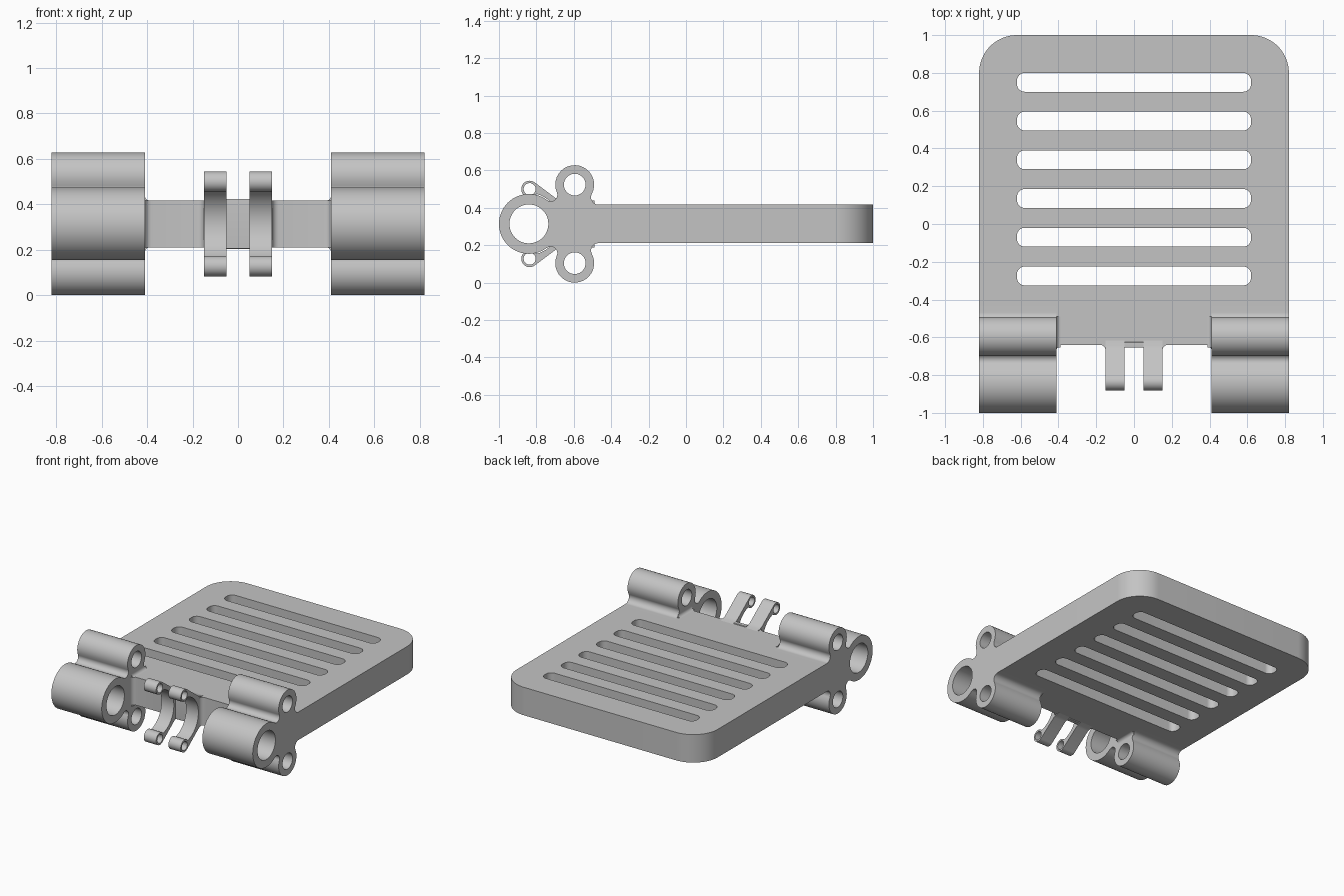
import bpy, bmesh, math
from mathutils import Vector as V, Matrix

if "Cube" in bpy.data.objects:
    bpy.data.objects.remove(bpy.data.objects["Cube"])

grey = bpy.data.materials.new("Plain grey")
grey.use_nodes = True
COL = (0.55, 0.55, 0.55, 1)
grey.diffuse_color = COL
grey.node_tree.nodes["Principled BSDF"].inputs["Base Color"].default_value = COL

MID = 0.314      # height of the symmetry plane
HALF = 0.103     # half the plate thickness
WIDE, INNER = 0.82, 0.41


def arc(c, r, a, b, n=20):
    return [V((c[0] + r * math.cos(a + (b - a) * i / n),
               c[1] + r * math.sin(a + (b - a) * i / n))) for i in range(n + 1)]


def circle(c, r, n=48):
    return arc(c, r, 0, math.tau, n)[:-1]


def heading(a, b):
    return math.atan2(b[1] - a[1], b[0] - a[0])


def sweep(c, r, start, end, ccw):
    """Arc round c from the direction of start to that of end."""
    a, b = heading(c, start), heading(c, end)
    if ccw and b < a:
        b += math.tau
    if not ccw and b > a:
        b -= math.tau
    return arc(c, r, a, b)


def meet(c0, r0, c1, r1, side):
    """Crossing point of two circles, on the chosen side of c0 -> c1."""
    d = (c1 - c0).length
    a = (r0 * r0 - r1 * r1 + d * d) / (2 * d)
    u = (c1 - c0) / d
    return c0 + u * a + V((-u.y, u.x)) * side * math.sqrt(r0 * r0 - a * a)


def rounded(x0, x1, y0, y1, r):
    pts = []
    q = math.pi / 2
    for k, (x, y) in enumerate([(x1 - r, y1 - r), (x0 + r, y1 - r),
                                (x0 + r, y0 + r), (x1 - r, y0 + r)]):
        pts += arc((x, y), r, k * q, (k + 1) * q, 8)
    return pts


def flip(pts, axis):
    return [V((-p.x, p.y)) if axis == 0 else V((p.x, -p.y)) for p in reversed(pts)]


AXES = {"x": ((0, 0, 1), (1, 0, 0), (0, 1, 0)),
        "y": ((1, 0, 0), (0, 0, -1), (0, 1, 0)),
        "z": ((1, 0, 0), (0, 1, 0), (0, 0, 1))}


def prism(name, loops, axis, lo, hi):
    """Extrude an outline with holes along one axis."""
    cu = bpy.data.curves.new(name, "CURVE")
    cu.dimensions, cu.fill_mode = "2D", "BOTH"
    cu.extrude = (hi - lo) / 2
    for pts in loops:
        sp = cu.splines.new("POLY")
        sp.points.add(len(pts) - 1)
        for p, co in zip(sp.points, pts):
            p.co = (co[0], co[1], 0, 1)
        sp.use_cyclic_u = True
    ob = bpy.data.objects.new(name, cu)
    bpy.context.collection.objects.link(ob)
    bpy.ops.object.select_all(action="DESELECT")
    ob.select_set(True)
    bpy.context.view_layer.objects.active = ob
    bpy.ops.object.convert(target="MESH")
    ob = bpy.context.view_layer.objects.active
    place = V((0, 0, MID))
    place["xyz".index(axis)] += (lo + hi) / 2
    bm = bmesh.new()
    bm.from_mesh(ob.data)
    bmesh.ops.transform(bm, matrix=Matrix.Translation(place) @ Matrix(AXES[axis]).to_4x4(),
                        verts=bm.verts)
    bmesh.ops.remove_doubles(bm, verts=bm.verts, dist=1e-5)
    bmesh.ops.recalc_face_normals(bm, faces=bm.faces)
    bm.to_mesh(ob.data)
    bm.free()
    ob.data.materials.clear()
    ob.data.materials.append(grey)
    bpy.ops.object.shade_smooth_by_angle(angle=math.radians(35))
    return ob


# Slotted plate with rounded rear corners and a filleted front edge
FRONT, SEAM, F = -0.64, -0.42, 0.03
q = math.pi / 2
right_side = [V((0, FRONT))]
right_side += arc((0.15 + F, FRONT - F), F, 2 * q, q, 6)
right_side += arc((INNER - F, FRONT - F), F, q, 0, 6)
right_side += [V((INNER, SEAM)), V((WIDE, SEAM))]
right_side += arc((WIDE - 0.2, 0.8), 0.2, 0, q, 16)
slots = [rounded(-0.62, 0.62, y - 0.05, y + 0.05, 0.042)
         for y in [0.75 - 0.205 * i for i in range(6)]]
prism("slotted_plate", [right_side + flip(right_side[1:], 0)] + slots, "z", -HALF, HALF)

# Hinge block outline: large barrel, two small barrels, blended into the plate
B, RB = V((-0.84, 0)), 0.16
S, RS = V((-0.595, 0.21)), 0.104
f, g = 0.035, 0.04
F1 = meet(B, RB + f, S, RS + f, 1)
dz = S.y - HALF - g
F2 = V((S.x + math.sqrt((RS + g) ** 2 - dz * dz), HALF + g))
top = sweep(B, RB, B + V((-1, 1e-6)), F1, False)
top += sweep(F1, f, B, S, True)[1:]
top += sweep(S, RS, F1, F2, False)[1:]
top += sweep(F2, g, S, F2 + V((0, -1)), True)[1:]
top += [V((SEAM, HALF))]
hinge = [top + flip(top[1:], 1), circle(B, 0.104),
         circle(S, 0.058), circle((S.x, -S.y), 0.058)]

# Clip outline: open C with a small eyelet at each tip
C, RC = V((-0.84, 0)), 0.165
E, RE = V((-0.836, 0.186)), 0.045
tip = meet(C, RC, E, RE, -1)
tangent = E + V((0.6, 0.8)) * RE
clip_top = sweep(C, RC, C + V((1, 0)), tip, True)
clip_top += sweep(E, RE, tip, tangent, False)[1:]
clip_top += [tangent + V((0.8, -0.6)) * 0.175, V((-0.645, 0.108)), V((-0.6, 0.1))]
clip = [clip_top + flip(clip_top[1:], 1), circle(E, 0.032, 32),
        circle((E.x, -E.y), 0.032, 32)]

for side, s in (("left", 1), ("right", -1)):
    prism(side + "_hinge_barrels", hinge, "x", *sorted((s * INNER, s * WIDE)))
    prism(side + "_clip", clip, "x", *sorted((s * 0.05, s * 0.15)))
    # Small blends where the plate meets the hinge block
    for level, v in (("upper", 1), ("lower", -1)):
        r = 0.022
        bend = arc((INNER - r, HALF + r), r, -q, 0, 6) + [V((INNER, HALF))]
        bend = [V((s * p.x, v * p.y)) for p in bend]
        prism(f"{side}_{level}_blend", [bend], "y", -0.655, -0.49)

# Bridge between the clips
prism("clip_bridge", [rounded(-0.655, -0.625, -0.11, 0.11, 0.005)], "x", -0.05, 0.05)
